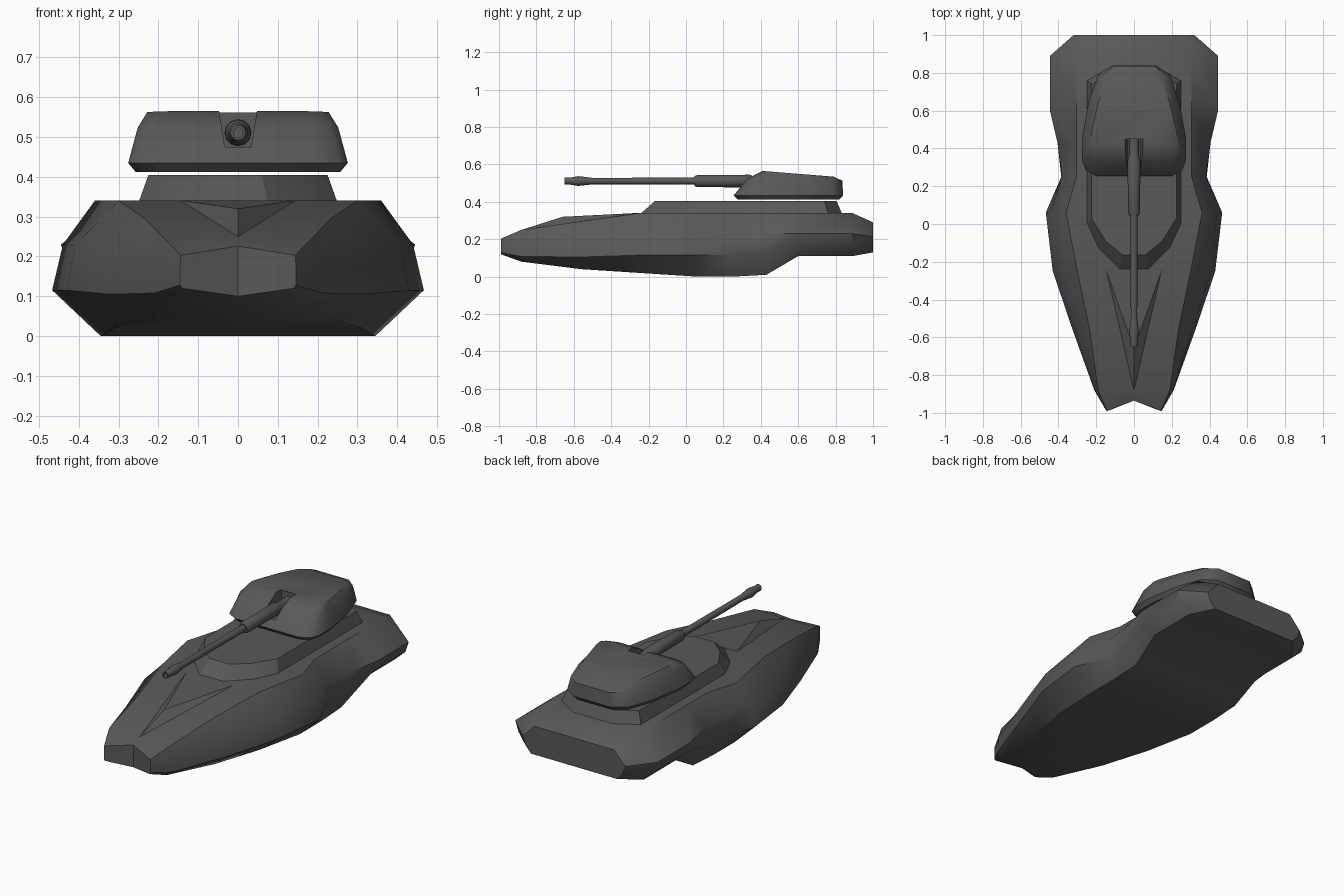
import bpy, bmesh, math

if "Cube" in bpy.data.objects:
    bpy.data.objects.remove(bpy.data.objects["Cube"])

grey = bpy.data.materials.new("dark grey armour")
grey.diffuse_color = (0.1, 0.1, 0.1, 1)
grey.use_nodes = True
grey.node_tree.nodes["Principled BSDF"].inputs["Base Color"].default_value = grey.diffuse_color


def finish(name, verts, faces, angle=38):
    mesh = bpy.data.meshes.new(name)
    mesh.from_pydata(verts, [], faces)
    bm = bmesh.new()
    bm.from_mesh(mesh)
    bmesh.ops.remove_doubles(bm, verts=bm.verts, dist=1e-5)
    bmesh.ops.recalc_face_normals(bm, faces=bm.faces)
    bm.to_mesh(mesh)
    bm.free()
    ob = bpy.data.objects.new(name, mesh)
    bpy.context.collection.objects.link(ob)
    mesh.materials.append(grey)
    smooth(ob, angle)
    return ob


def smooth(ob, angle):
    bpy.ops.object.select_all(action='DESELECT')
    ob.select_set(True)
    bpy.context.view_layer.objects.active = ob
    bpy.ops.object.shade_smooth_by_angle(angle=math.radians(angle))


def loft(name, rings, split_caps=False, angle=38):
    n = len(rings[0])
    verts = [p for r in rings for p in r]
    faces = [(k * n + i, k * n + (i + 1) % n, (k + 1) * n + (i + 1) % n, (k + 1) * n + i)
             for k in range(len(rings) - 1) for i in range(n)]
    for base in (0, (len(rings) - 1) * n):
        if split_caps:   # two halves meeting on the centre line
            h = n // 2
            faces.append([base + i for i in range(h + 1)])
            faces.append([base + i % n for i in range(h, n + 1)])
        else:
            faces.append([base + i for i in range(n)])
    return finish(name, verts, faces, angle)


def mirrored(half):
    return half + [(-x, y, z) for x, y, z in reversed(half)]


# Hull: y, (bottom x,z), (widest x,z), (shoulder x,z), (deck x,z)
stations = [
    (-0.88, (.17, .08), (.21, .108), (.208, .19), (.19, .25)),
    (-0.56, (.245, .04), (.325, .105), (.31, .215), (.235, .296)),
    (-0.25, (.31, .02), (.43, .115), (.41, .228), (.30, .34)),
    (0.06, (.345, 0), (.467, .115), (.44, .23), (.36, .34)),
    (0.25, (.345, 0), (.385, .115), (.38, .23), (.305, .34)),
    (0.43, (.345, .01), (.405, .13), (.405, .23), (.305, .34)),
    (0.60, (.36, .11), (.425, .17), (.445, .23), (.305, .34)),
    (0.89, (.36, .11), (.425, .17), (.445, .23), (.305, .34)),
    (1.0, (.27, .13), (.305, .17), (.32, .215), (.25, .29)),
]


def hull_ring(y, pts, yc, zb, zt):
    half = [(x, y, z) for x, z in pts]
    return [(0, yc, zb)] + half + [(0, yc, zt)] + [(-x, a, z) for x, a, z in reversed(half)]


rings = [hull_ring(-0.99, [(.14, .12), (.146, .128), (.146, .17), (.144, .203)], -0.935, .1, .226)]
rings += [hull_ring(y, p, y, p[0][1], p[3][1]) for y, *p in stations]
loft("hull", rings, split_caps=True)

# Raised wedge on the front deck
finish("deck_wedge",
       [(0, -.88, .25), (0, -.66, .32), (.145, -.25, .341), (-.145, -.25, .341), (0, -.25, .30)],
       [(0, 2, 1), (0, 1, 3), (1, 2, 3), (2, 4, 3), (0, 4, 2), (0, 3, 4)], 10)

# Superstructure plinth under the turret
low = [(.075, -.245), (.19, -.13), (.25, 0), (.25, .76), (.12, .835)]
high = [(.06, -.165), (.15, -.09), (.225, .03), (.225, .74), (.11, .805)]
loft("turret_plinth", [mirrored([(x, y, .335) for x, y in low]),
                       mirrored([(x, y, .405) for x, y in high])], angle=25)

# Turret: stacked outlines, top sloping down to the rear
rim = [(.20, .255), (.255, .285), (.276, .34), (.276, .45), (.24, .65), (.19, .79), (.115, .84)]
shoulder = [(.19, .33), (.235, .35), (.252, .38), (.252, .46), (.216, .65), (.17, .785), (.108, .836)]
roof = [(.17, .41), (.205, .42), (.228, .44), (.226, .48), (.19, .64), (.15, .75), (.1, .79)]
layers = [
    mirrored([(x * .93, .55 + (y - .55) * .93, .412) for x, y in rim]),
    mirrored([(x, y, .435) for x, y in rim]),
    mirrored([(x, y, .525 - (y - .33) * .024) for x, y in shoulder]),
    mirrored([(x, y, .565 - (y - .41) * .08) for x, y in roof]),
]
turret = loft("turret", layers, angle=40)

# Gun slot cut into the turret front
slot = [(.033, .474), (.053, .60)]
cutter = loft("slot_cutter", [mirrored([(x, y, z) for x, z in slot]) for y in (.15, .45)])
bpy.context.view_layer.objects.active = turret
mod = turret.modifiers.new("slot", 'BOOLEAN')
mod.operation = 'DIFFERENCE'
mod.solver = 'EXACT'
mod.object = cutter
bpy.ops.object.modifier_apply(modifier=mod.name)
bpy.data.objects.remove(cutter)
smooth(turret, 40)

# Gun: turned profile (y, radius) with sleeve, barrel and muzzle
profile = [(.455, .026), (.36, .026), (.34, .034), (.06, .032), (.045, .026), (.045, .019), (-.5, .017),
           (-.53, .021), (-.575, .026), (-.62, .019), (-.65, .019), (-.65, .012), (-.60, .012)]
N = 12
loft("gun", [[(r * math.cos(2 * math.pi * i / N), y, .511 + r * math.sin(2 * math.pi * i / N))
              for i in range(N)] for y, r in profile])
